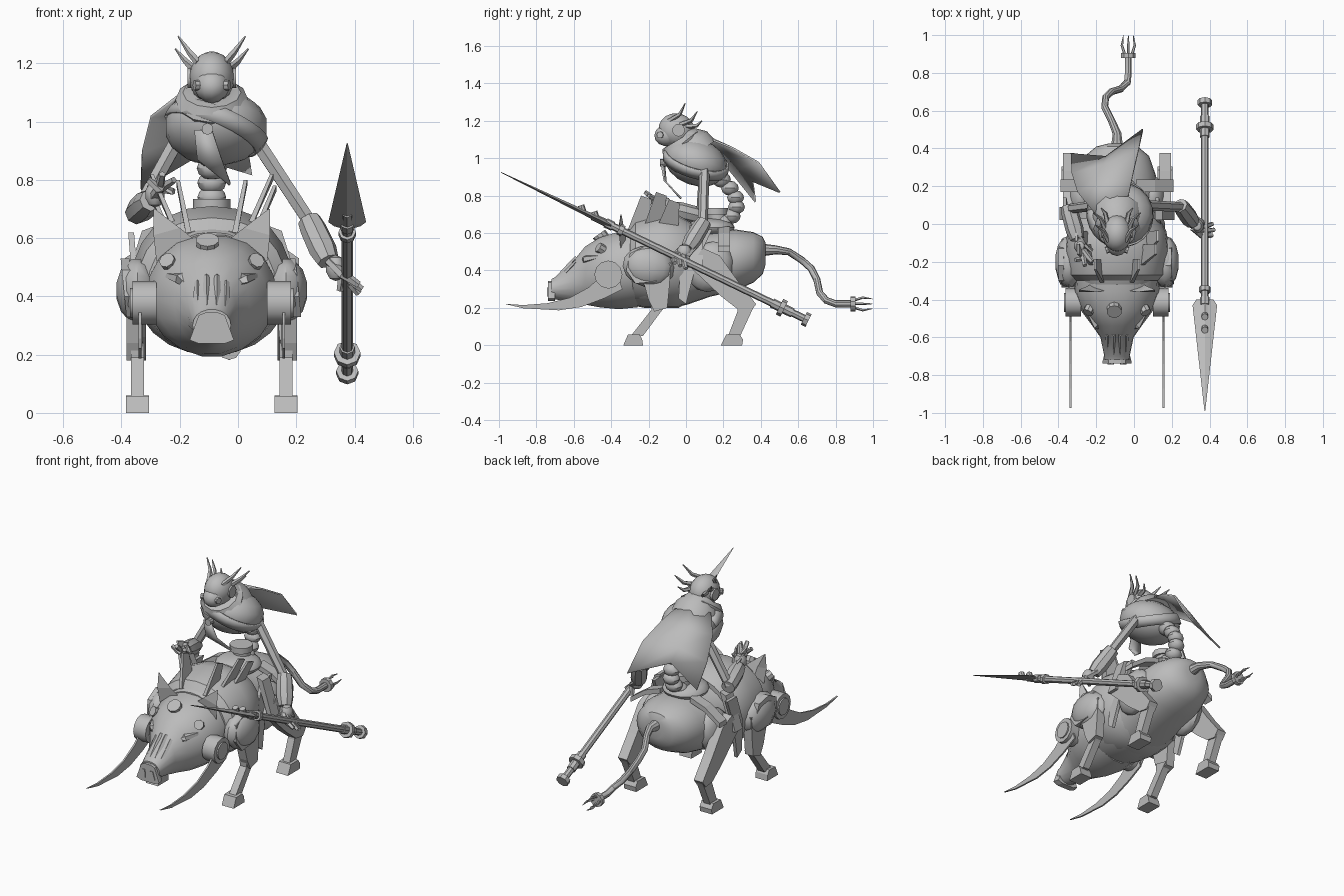
import bpy, bmesh, math
from mathutils import Vector, Matrix

if "Cube" in bpy.data.objects:
    bpy.data.objects.remove(bpy.data.objects["Cube"])

CX = -0.09  # mount centre line
V = Vector
grey = bpy.data.materials.new("plain grey")
grey.diffuse_color = (0.5, 0.5, 0.5, 1)
grey.use_nodes = True
grey.node_tree.nodes["Principled BSDF"].inputs["Base Color"].default_value = grey.diffuse_color

def finish(name, bm, smooth=True):
    bmesh.ops.recalc_face_normals(bm, faces=bm.faces[:])
    me = bpy.data.meshes.new(name)
    bm.to_mesh(me); bm.free()
    me.materials.append(grey)
    ob = bpy.data.objects.new(name, me)
    bpy.context.collection.objects.link(ob)
    if smooth:
        bpy.ops.object.select_all(action='DESELECT')
        ob.select_set(True)
        bpy.context.view_layer.objects.active = ob
        bpy.ops.object.shade_smooth_by_angle(angle=math.radians(35))
    return ob

def skin(name, rings, smooth=True):
    """Join equal rings of points, with capped ends."""
    bm = bmesh.new()
    rs = [[bm.verts.new(p) for p in r] for r in rings]
    n = len(rs[0])
    for a, b in zip(rs, rs[1:]):
        for i in range(n):
            bm.faces.new((a[i], a[(i + 1) % n], b[(i + 1) % n], b[i]))
    bm.faces.new(rs[0]); bm.faces.new(rs[-1])
    return finish(name, bm, smooth)

def loft_y(name, stations, n=20, smooth=True, jaw=1.0):
    """Stations of (y, half width, bottom, top)."""
    rings = []
    for y, w, lo, hi in stations:
        ring = []
        for i in range(n):
            t = math.tau * i / n
            k = jaw if math.sin(t) < 0 else 1
            ring.append((CX + w * math.copysign(abs(math.cos(t)) ** (.9 / k), math.cos(t)), y,
                         (lo + hi) / 2 + (hi - lo) / 2 * math.sin(t)))
        rings.append(ring)
    return skin(name, rings, smooth)

def tube(name, pts, radii, n=10, flat=1.0):
    """Round or flattened limb through points."""
    pts = [V(p) for p in pts]
    rings = []
    for i, p in enumerate(pts):
        d = (pts[min(i + 1, len(pts) - 1)] - pts[max(i - 1, 0)]).normalized()
        ref = V((1, 0, 0)) if abs(d.x) < .8 else V((0, 0, 1))
        u = d.cross(ref).normalized(); v = d.cross(u)
        rings.append([p + radii[i] * (u * math.cos(math.tau * j / n) + flat * v * math.sin(math.tau * j / n))
                      for j in range(n)])
    return skin(name, rings)

def cyl(name, a, b, r, n=12):
    return tube(name, [a, b], [r, r], n)

def ball(name, c, size, rot=0, seg=20):
    bm = bmesh.new()
    bmesh.ops.create_uvsphere(bm, u_segments=seg, v_segments=seg // 2, radius=1)
    m = Matrix.Translation(c) @ Matrix.Rotation(rot, 4, 'X') @ Matrix.Diagonal((*size, 1))
    bmesh.ops.transform(bm, matrix=m, verts=bm.verts[:])
    return finish(name, bm)

def plate(name, x, yz, t, lean=0):
    """Side profile in y,z given thickness in x; lean shifts x with height."""
    z0 = yz[0][1]
    return skin(name, [[(x + k * t / 2 + lean * (z - z0), y, z) for y, z in yz] for k in (-1, 1)], False)

def sheet(name, rows, thick=.008):
    """Cloth from a grid of points."""
    bm = bmesh.new()
    vs = [[bm.verts.new(p) for p in r] for r in rows]
    for a, b in zip(vs, vs[1:]):
        for i in range(len(a) - 1):
            bm.faces.new((a[i], a[i + 1], b[i + 1], b[i]))
    ob = finish(name, bm)
    ob.modifiers.new("thickness", 'SOLIDIFY').thickness = thick
    return ob

# Mount body and head
loft_y("body", [(.425, .05, .43, .55), (.41, .11, .38, .58), (.36, .17, .335, .605), (.26, .205, .29, .62),
                (.13, .215, .26, .61), (.0, .225, .215, .63), (-.12, .25, .2, .67), (-.22, .24, .2, .67),
                (-.32, .2, .22, .62)], 28)
loft_y("shoulder_shell", [(.03, .225, .24, .655), (-.04, .262, .2, .695), (-.14, .275, .2, .71),
                          (-.27, .255, .22, .67), (-.3, .22, .24, .63)], 24)
loft_y("head", [(-.26, .22, .2, .62), (-.36, .225, .19, .61), (-.46, .19, .2, .58), (-.54, .13, .215, .53),
                (-.6, .088, .225, .455), (-.7, .067, .245, .365), (-.72, .066, .245, .355)], 18, True, .8)
skin("snout", [[(CX + k * px, y, pz) for px, pz in ((-.076, .25), (-.045, .335), (-.02, .345), (.02, .345),
                                                    (.045, .335), (.076, .25), (.045, .238), (-.045, .238))]
               for y, k in ((-.7, .92), (-.725, 1), (-.738, 1))], False)
for s in (-1, 1):
    x = lambda d: CX + s * d
    skin("nostril", [[(x(.015), y, .262), (x(.05), y, .262), (x(.035), y, .31), (x(.018), y, .31)]
                     for y in (-.735, -.743)], False)
    # Slits, ears, bolts and cheek drums
    for d, z in ((.018, .44), (.05, .42)):
        tube("snout_ridge", [(x(d), -.585, z + .03), (x(d), -.63, z - .02), (x(d * .9), -.685, z - .075)],
             [.01, .013, .01], 4)
    tube("eye_brow", [(x(.06), -.555, .43), (x(.11), -.535, .46), (x(.15), -.47, .47)], [.015, .022, .012], 5)
    cyl("head_bolt", (x(.135), -.43, .5), (x(.155), -.47, .525), .028, 8)
    skin("ear", [[(x(.04), -.35, .58), (x(.19), -.35, .52), (x(.14), -.32, .55)],
                 [(x(.11), -.36, .635), (x(.2), -.36, .61), (x(.16), -.33, .62)],
                 [(x(.195), -.35, .7), (x(.2), -.35, .7), (x(.197), -.345, .7)]], False)
    cyl("cheek_drum", (x(.19), -.415, .378), (x(.272), -.415, .378), .075, 12)
    cyl("cheek_cap", (x(.26), -.415, .378), (x(.28), -.415, .378), .05, 12)
    plate("tusk", x(.247), [(-.973, .222), (-.87, .198), (-.68, .187), (-.56, .205), (-.44, .25), (-.34, .3),
                            (-.37, .4), (-.43, .39), (-.52, .31), (-.62, .255), (-.74, .225), (-.87, .215)], .01)
    # Front leg
    ball("shoulder", (x(.255), -.2, .42), (.075, .14, .11), -.2, 14)
    plate("shoulder_guard", x(.285), [(-.32, .4), (-.3, .49), (-.22, .53), (-.13, .51), (-.11, .42), (-.16, .34),
                                      (-.27, .33)], .03, -.1)
    plate("front_thigh", x(.265), [(-.25, .42), (-.08, .44), (-.09, .3), (-.1, .2), (-.17, .18), (-.2, .24)], .055)
    plate("front_shin", x(.255), [(-.19, .24), (-.1, .22), (-.13, .185), (-.23, .05), (-.295, .05),
                                  (-.185, .19)], .045)
    plate("front_hoof", x(.255), [(-.335, 0), (-.23, 0), (-.235, .035), (-.25, .06), (-.31, .058)], .08)
    # Hind leg
    ball("haunch", (x(.19), .13, .42), (.07, .12, .14), -.5, 14)
    plate("hind_thigh", x(.255), [(.02, .42), (.09, .52), (.18, .48), (.28, .34), (.375, .22), (.345, .18),
                                  (.28, .19), (.19, .26)], .06)
    plate("hind_shin", x(.255), [(.28, .21), (.37, .22), (.35, .18), (.29, .05), (.225, .05), (.275, .18)], .045)
    plate("hind_hoof", x(.255), [(.187, 0), (.3, 0), (.305, .03), (.285, .06), (.215, .058)], .08)
    # Saddle skirt and straps
    plate("saddle_skirt", x(.245), [(.0, .22), (-.04, .25), (-.03, .44), (.05, .62), (.14, .62), (.06, .45)],
          .02, -.08)
    skin("hip_plate", [[(x(.305), yy, .42), (x(.275), yy, .42), (x(.2), yy, .64), (x(.24), yy, .625)]
                       for yy in (.02, .09)], False)
    skin("saddle_strap", [[(x(d), .17, z), (x(d), .235, z), (x(d), .235, z - .03), (x(d), .17, z - .03)]
                          for d, z in ((.1, .635), (.2, .6), (.3, .53))], False)
    # Dorsal blades
    for d, y, z, dx in ((.07, -.24, .8, .04), (.11, -.16, .82, .09), (.14, -.09, .78, .07)):
        skin("dorsal_blade", [[(x(d), y - .07, .62), (x(d + .02), y - .07, .62), (x(d + .02), y + .05, .62),
                               (x(d), y + .05, .62)],
                              [(x(d + dx), y + .0, z), (x(d + dx + .012), y, z), (x(d + dx + .012), y + .055, z - .02),
                               (x(d + dx), y + .055, z - .02)]], False)
cyl("forehead_bolt", (CX - .015, -.44, .56), (CX - .015, -.465, .595), .04, 10)

# Tail with claw
tube("tail", [(-.09, .4, .51), (-.09, .48, .51), (-.12, .55, .5), (-.155, .62, .455), (-.15, .67, .41),
              (-.12, .7, .35), (-.07, .715, .28), (-.035, .75, .24), (-.03, .8, .222), (-.03, .89, .222)],
     [.035, .024] + [.019] * 8)
cyl("tail_ring", (-.03, .88, .222), (-.03, .905, .222), .04, 10)
for i in range(4):
    a = i * math.pi / 2
    at = lambda r, y: (-.03 + r * math.cos(a), y, .222 + r * math.sin(a))
    tube("tail_claw", [at(.02, .9), at(.034, .945), at(.026, .998)], [.008, .007, .002], 5)

# Saddle and rider spine
ball("saddle", (CX, .13, .63), (.13, .13, .05))
cyl("pelvis_ring", (CX, .16, .7), (CX, .16, .735), .065)
cyl("pelvis", (CX, .17, .62), (CX, .165, .72), .05)
for y, z, r in ((.2, .66, .05), (.245, .69, .047), (.27, .74, .045), (.265, .79, .045), (.235, .84, .047),
                (.19, .885, .05), (.15, .92, .055)):
    ball("spine_joint", (CX, y, z), (r * 1.1, r, r * .85), 0, 12)

# Rider torso, collar and head
CC, CS, CR = V((CX + .015, .052, .98)), V((.178, .175, .125)), -.35
ball("chest", CC, CS, CR, 18)
tube("collar", [(CX, .04, 1.02), (CX, .015, 1.06), (CX, -.03, 1.1)], [.14, .128, .088], 14)
tube("scarf_ring", [(CX, -.0, 1.05), (CX, -.025, 1.075), (CX, -.04, 1.1)], [.11, .125, .1], 12)
ball("head_shell", (CX, -.05, 1.15), (.078, .098, .09), -.3)
ball("face_mask", (CX, -.095, 1.125), (.062, .075, .06), .2, 14)
for s in (-1, 1):
    x = lambda d: CX + s * d
    cyl("ear_disc", (x(.06), -.04, 1.15), (x(.083), -.04, 1.15), .034, 12)
    cyl("eye", (x(.045), -.135, 1.125), (x(.06), -.14, 1.125), .018, 8)
    for a, b in (((.045, -.09, 1.2), (.115, -.005, 1.293)), ((.06, -.03, 1.18), (.125, .06, 1.25)),
                 ((.05, .0, 1.17), (.085, .085, 1.2))):
        m = (V(a) + V(b)) / 2 + V((-.005, .015, -.01))
        tube("crest_spike", [(x(p[0]), p[1], p[2]) for p in (a, m, b)], [.014, .011, .003], 5)

# Strap wound round the chest, scarf tail and cape
rot = Matrix.Rotation(CR, 3, 'X')
nrm = V((.5, -.1, .86)).normalized()
ax = nrm.cross(V((0, 1, 0))).normalized(); bx = nrm.cross(ax)
strap = []
for i in range(25):
    t = math.tau * i / 24
    row = []
    for k in (-.22, 0, .22):
        u = (ax * math.cos(t) + bx * math.sin(t) + nrm * k).normalized() * 1.05
        row.append(CC + rot @ V((u.x * CS.x, u.y * CS.y, u.z * CS.z)))
    strap.append(row)
sheet("chest_strap", strap, .01)
cyl("strap_button", (-.105, -.1, .975), (-.105, -.14, .975), .02, 10)
sheet("scarf_tail", [[(-.15, -.12, .97), (-.09, -.135, .97)], [(-.14, -.11, .87), (-.06, -.12, .88)],
                     [(-.03, -.03, .78), (-.025, -.03, .785)]])
sheet("cape", [[(-.21, .06, 1.09), (-.12, .14, 1.11), (-.03, .15, 1.1)],
               [(-.3, .17, 1.02), (-.17, .23, 1.04), (-.01, .25, 1.06)],
               [(-.33, .27, .9), (-.17, .31, .96), (.02, .39, .98)],
               [(-.335, .375, .77), (-.15, .36, .88), (.045, .505, .82)]], .01)

# Arms
def arm(side, sh, el, wr, hand, tips):
    tube(side + "_upper_arm", [sh, el], [.028, .026], 6)
    d = V(wr) - V(el)
    tube(side + "_gauntlet", [V(el) - d * .1, V(el) + d * .15, V(el) + d * .7, wr], [.04, .046, .048, .038], 8)
    ball(side + "_palm", (V(wr) + V(hand)) / 2, (.036, .04, .045), 0, 10)
    for i, t in enumerate(tips):
        k = V((0, (i - 1.5) * .022, 0))
        tube(side + "_finger", [V(wr) + k, V(hand) + k, t], [.015, .018, .012], 5)

arm("left", (.04, .1, .97), (.25, .09, .65), (.31, .01, .52), (.36, -.03, .475),
    [(.415, -.06, .44), (.425, -.03, .425), (.415, 0, .41), (.35, .02, .42)])
arm("right", (-.19, .1, .97), (-.345, .08, .69), (-.3, -.08, .73), (-.27, -.15, .77),
    [(-.31, -.19, .8), (-.26, -.22, .82), (-.22, -.2, .8), (-.22, -.14, .76)])

# Spear
SX = .375
sp = lambda y, dx=0, dz=0: (SX + dx, y, .925 - .482 * (y + .99) + dz)
cyl("spear_shaft", sp(-.5), sp(.65), .02, 8)
for y0, y1, r in ((.5, .525, .046), (.46, .5, .026), (.63, .655, .038), (.525, .57, .026), (-.36, -.335, .03),
                  (-.43, -.39, .026)):
    cyl("spear_ring", sp(y0), sp(y1), r, 8)
skin("spear_blade", [[sp(y, w), sp(y, 0, h), sp(y, -w), sp(y, 0, -h)]
                     for y, w, h in ((-.4, .045, .012), (-.43, .065, .018), (-.99, .002, .002))], False)
for y in (-.48, -.55):
    cyl("blade_rivet", sp(y, 0, 0), sp(y - .012, 0, .03), .018, 8)
